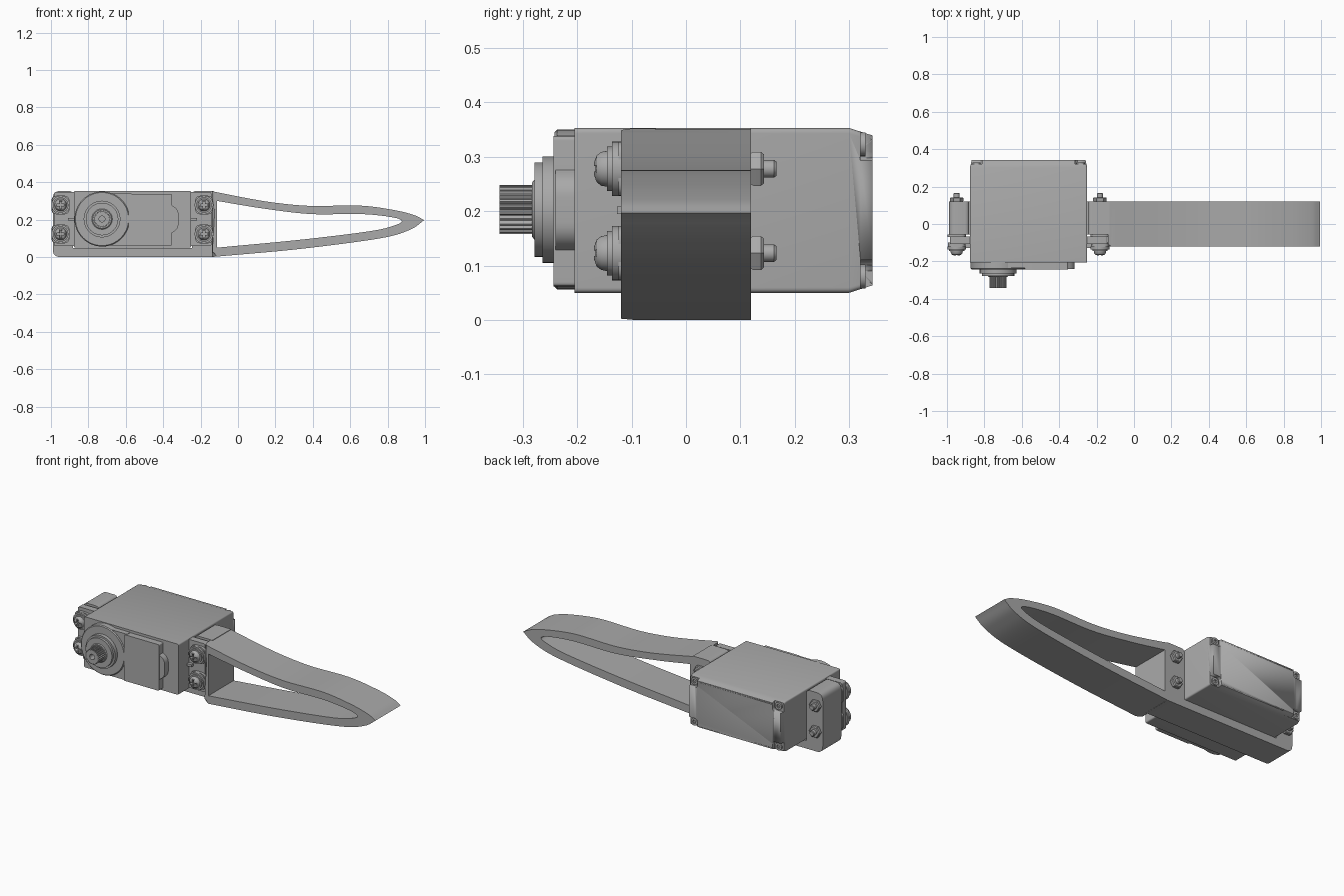
import bpy, bmesh
from math import sin, cos, pi, radians
from mathutils import Vector, Matrix

cube = bpy.data.objects.get("Cube")
if cube:
    bpy.data.objects.remove(cube)

grey = bpy.data.materials.new("plain_grey")
grey.use_nodes = True
COLOUR = (0.4, 0.4, 0.4, 1)
grey.diffuse_color = COLOUR
grey.node_tree.nodes["Principled BSDF"].inputs["Base Color"].default_value = COLOUR
parts = []


def finish(name, mesh):
    mesh.materials.clear()
    mesh.materials.append(grey)
    ob = bpy.data.objects.new(name, mesh)
    bpy.context.collection.objects.link(ob)
    parts.append(ob)
    return ob


def prism(name, loops, y0, y1):
    """Extrude closed x,z outlines (inner loops become holes) from y0 to y1."""
    cu = bpy.data.curves.new(name, "CURVE")
    cu.dimensions = "2D"
    cu.fill_mode = "BOTH"
    cu.extrude = (y1 - y0) / 2
    for loop in loops:
        sp = cu.splines.new("POLY")
        sp.points.add(len(loop) - 1)
        for p, (x, z) in zip(sp.points, loop):
            p.co = (x, z, 0, 1)
        sp.use_cyclic_u = True
    tmp = bpy.data.objects.new(name, cu)
    bpy.context.collection.objects.link(tmp)
    mesh = bpy.data.meshes.new_from_object(
        tmp.evaluated_get(bpy.context.evaluated_depsgraph_get()))
    bpy.data.objects.remove(tmp)
    mesh.transform(Matrix.Translation((0, (y0 + y1) / 2, 0)) @ Matrix.Rotation(pi / 2, 4, "X"))
    bm = bmesh.new()
    bm.from_mesh(mesh)
    bmesh.ops.remove_doubles(bm, verts=bm.verts, dist=1e-5)
    bmesh.ops.recalc_face_normals(bm, faces=bm.faces)
    bm.to_mesh(mesh)
    bm.free()
    return finish(name, mesh)


def ring(cx, cz, r, n=48):
    return [(cx + r * cos(2 * pi * i / n), cz + r * sin(2 * pi * i / n)) for i in range(n)]


def rounded(pts, radii, n=6):
    """Round each corner of an outline with its own radius."""
    out = []
    for i, p in enumerate(pts):
        p, a, b = Vector(p), Vector(pts[i - 1]), Vector(pts[(i + 1) % len(pts)])
        if radii[i] == 0:
            out.append(tuple(p))
            continue
        s, e = p + (a - p).normalized() * radii[i], p + (b - p).normalized() * radii[i]
        for k in range(n + 1):
            t = k / n
            out.append(tuple(s * (1 - t) ** 2 + p * 2 * t * (1 - t) + e * t * t))
    return out


def rect(x0, x1, z0, z1, r=0.0):
    return rounded([(x0, z0), (x1, z0), (x1, z1), (x0, z1)], [r] * 4)


def flow(pts, n=8):
    """Smooth curve through points."""
    v = [Vector(p) for p in pts]
    v = [v[0] * 2 - v[1]] + v + [v[-1] * 2 - v[-2]]
    out = []
    for a, b, c, d in zip(v, v[1:], v[2:], v[3:]):
        for k in range(n):
            t = k / n
            out.append(tuple((b * 2 + (c - a) * t + (a * 2 - b * 5 + c * 4 - d) * t * t
                              + (b * 3 - a - c * 3 + d) * t ** 3) / 2))
    return out + [tuple(v[-2])]


def lathe(name, profile, cx, cz, n=40):
    """Spin (radius, y) steps around an axis along y."""
    bm = bmesh.new()
    rows = [[bm.verts.new((x, y, z)) for x, z in ring(cx, cz, r, n)] for r, y in profile]
    for a, b in zip(rows, rows[1:]):
        for i in range(n):
            bm.faces.new((a[i], a[i - 1], b[i - 1], b[i]))
    bm.faces.new(rows[0])
    bm.faces.new(rows[-1])
    bmesh.ops.recalc_face_normals(bm, faces=bm.faces)
    mesh = bpy.data.meshes.new(name)
    bm.to_mesh(mesh)
    bm.free()
    return finish(name, mesh)


def cut(ob, tool):
    mod = ob.modifiers.new("cut", "BOOLEAN")
    mod.operation = "DIFFERENCE"
    mod.solver = "EXACT"
    mod.object = tool
    tool.hide_render = True
    tool.hide_set(True)
    parts.remove(tool)


# Motor case with a tapered back
X0, X1, Z0, Z1 = -0.877, -0.25, 0.05, 0.353
body = prism("motor_case", [rect(X0, X1, Z0, Z1, 0.01)], -0.205, 0.30)
bm = bmesh.new()
bm.from_mesh(body.data)
back = [f for f in bm.faces if f.normal.y > 0.9]
new = bmesh.ops.extrude_face_region(bm, geom=back)["geom"]
bmesh.ops.delete(bm, geom=back, context="FACES")
mx, mz = (X0 + X1) / 2, (Z0 + Z1) / 2
for v in [g for g in new if isinstance(g, bmesh.types.BMVert)]:
    v.co = (mx + (v.co.x - mx) * 0.97, 0.343, mz + (v.co.z - mz) * 0.91)
bmesh.ops.recalc_face_normals(bm, faces=bm.faces)
bm.to_mesh(body.data)
bm.free()

# Corner notches and case screws at the back
for sx, cx in ((-1, X0 + 0.035), (1, X1 - 0.035)):
    for sz, cz in ((-1, Z0 + 0.03), (1, Z1 - 0.03)):
        xs, zs = sorted((cx - sx * 0.03, cx + sx * 0.1)), sorted((cz - sz * 0.03, cz + sz * 0.1))
        cut(body, prism("notch_cutter", [rect(*xs, *zs, 0.02)], 0.321, 0.4))
        prism("case_screw", [ring(cx, cz, 0.022, 24), ring(cx, cz, 0.011, 6)], 0.31, 0.33)

# Gear cover on the front
AX, AZ = -0.727, 0.203
lathe("gear_disc", [(0.147, -0.2), (0.147, -0.237), (0.142, -0.242)], AX, AZ, 64)
prism("gear_cover", [rect(AX, -0.57, 0.062, 0.34)], -0.236, -0.2)
prism("cover_plate", [rect(-0.585, -0.353, 0.062, 0.338, 0.008)], -0.244, -0.2)
prism("cover_bump", [rounded([(-0.37, 0.115), (-0.352, 0.13), (-0.318, 0.15), (-0.318, 0.255),
                              (-0.352, 0.275), (-0.37, 0.29)], [0, .01, .03, .03, .01, 0])], -0.24, -0.2)

# Output shaft with splines and a bore
lathe("shaft_collar", [(0.098, -0.23), (0.098, -0.264), (0.087, -0.264), (0.087, -0.279),
                       (0.055, -0.279), (0.05, -0.283)], AX, AZ, 56)
teeth = []
for i in range(24):
    for k, r in ((0, 0.039), (0.3, 0.045), (0.6, 0.045), (0.9, 0.039)):
        a = 2 * pi * (i + k) / 24
        teeth.append((AX + r * cos(a), AZ + r * sin(a)))
prism("output_shaft", [teeth, ring(AX, AZ, 0.016, 24)], -0.343, -0.27)

# Mounting bracket: left tower, base and right tower
FRONT, BACK = -0.056, 0.12
prism("bracket", [rounded(
    [(-0.99, 0), (-0.13, 0), (-0.13, 0.353), (-0.247, 0.353), (-0.247, 0.047),
     (-0.881, 0.047), (-0.881, 0.353), (-0.99, 0.353)],
    [0.04, 0, 0, 0.025, 0, 0, 0.025, 0.04])], FRONT, BACK)

# Hollow finger
outer = flow([(-0.14, 0.352), (0.03, 0.318), (0.2, 0.29), (0.395, 0.273), (0.65, 0.275),
              (0.84, 0.25), (0.947, 0.222), (0.995, 0.197)])
outer += flow([(0.995, 0.197), (0.92, 0.146), (0.76, 0.1), (0.33, 0.043), (-0.14, 0.0)])[1:]
inner = flow([(-0.112, 0.3), (0.117, 0.262), (0.385, 0.23), (0.65, 0.23), (0.81, 0.215),
              (0.875, 0.195), (0.84, 0.17), (0.705, 0.138), (0.33, 0.092), (-0.112, 0.05)])
finger = prism("finger", [outer, inner], -0.12, BACK)
# Soften the front corner of the finger root
bm = bmesh.new()
bm.from_mesh(finger.data)
edge = [e for e in bm.edges if all(v.co.x < -0.135 and v.co.y < -0.11 for v in e.verts)]
bmesh.ops.bevel(bm, geom=edge, offset=0.026, segments=5, profile=0.5, affect="EDGES")
bm.to_mesh(finger.data)
bm.free()

# Mounting ears, grommets, screws and nuts on both sides
for side, cx, ex0, ex1 in (("right", -0.948, -0.985, -0.87), ("left", -0.182, -0.26, -0.142)):
    prism(side + "_ear", [rect(ex0, ex1, 0.058, 0.347, 0.012)], -0.108, -0.068)
    rib = (ex1 - 0.04, ex1) if side == "right" else (ex0, ex0 + 0.04)
    prism(side + "_ear_rib", [rect(*rib, 0.195, 0.209)], -0.127, -0.1)
    for cz in (0.123, 0.278):
        prism(side + "_grommet", [rect(cx - 0.047, cx + 0.047, cz - 0.05, cz + 0.05, 0.03)], -0.124, -0.1)
        prism(side + "_grommet_back", [rect(cx - 0.05, cx + 0.05, cz - 0.05, cz + 0.05, 0.03)], -0.07, FRONT)
        head = lathe(side + "_screw", [(0.05, -0.12), (0.05, -0.136), (0.041, -0.136), (0.041, -0.145),
                                       (0.033, -0.145), (0.031, -0.156), (0.025, -0.164), (0.013, -0.169)], cx, cz)
        w, h = 0.005, 0.019
        cross = [(w, h), (w, w), (h, w), (h, -w), (w, -w), (w, -h),
                 (-w, -h), (-w, -w), (-h, -w), (-h, w), (-w, w), (-w, h)]
        cut(head, prism("cross_cutter", [[(cx + x, cz + z) for x, z in cross]], -0.2, -0.153))
        lathe(side + "_nut", [(0.031, 0.115), (0.036, 0.124), (0.036, 0.138), (0.031, 0.143)], cx, cz, 6)
        lathe(side + "_bolt_end", [(0.016, 0.11), (0.016, 0.162), (0.013, 0.166)], cx, cz, 24)

# Smooth shading with sharp edges kept
bpy.ops.object.select_all(action="DESELECT")
for ob in parts:
    ob.select_set(True)
bpy.context.view_layer.objects.active = parts[0]
bpy.ops.object.shade_smooth_by_angle(angle=radians(30))
